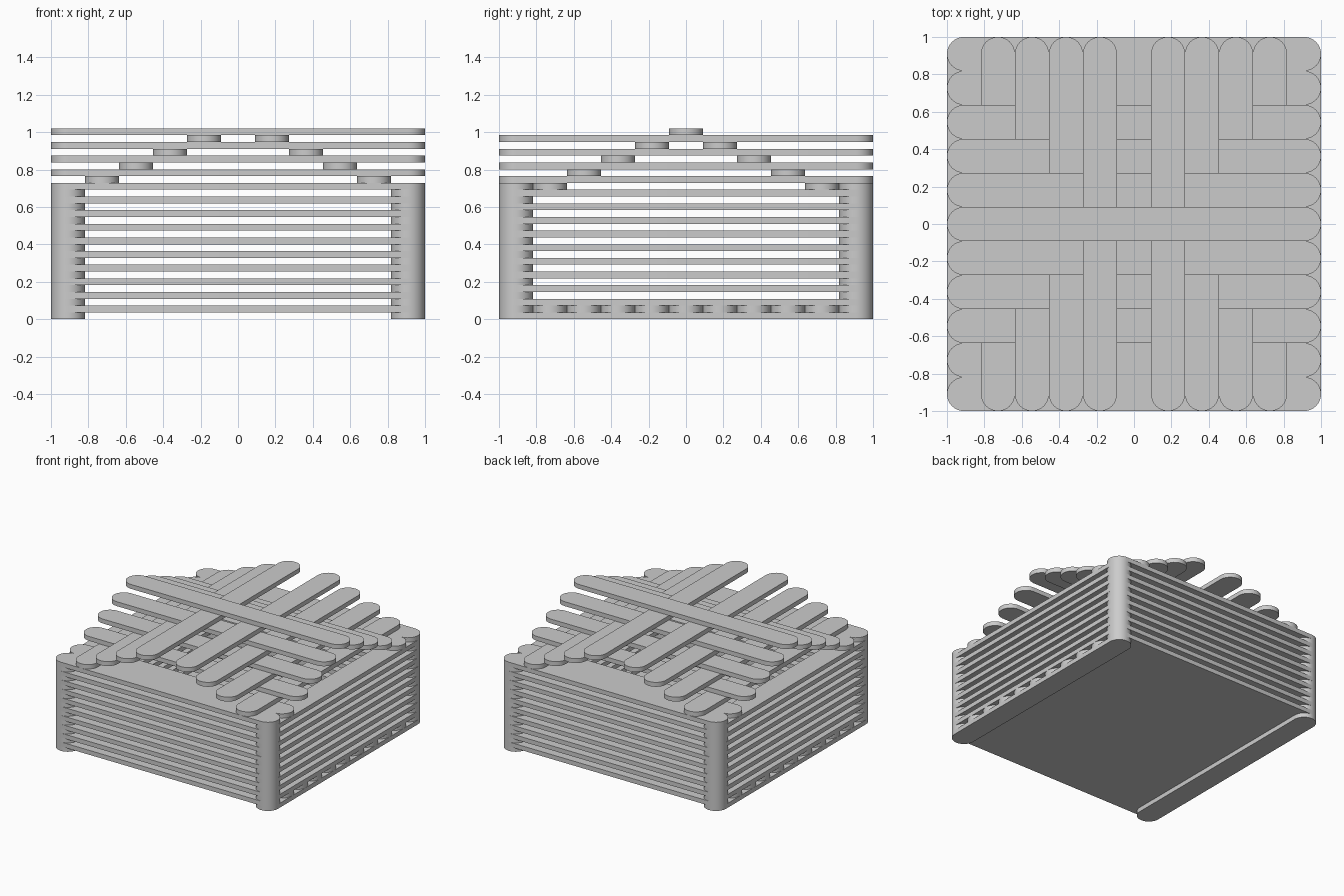
import bpy, bmesh, math

cube = bpy.data.objects.get("Cube")
if cube:
    bpy.data.objects.remove(cube, do_unlink=True)

WIDTH = 2 / 11          # eleven sticks side by side fill the floor
THICK = 1.02 / 28       # twenty-eight layers in all
RADIUS = WIDTH / 2
ARC = 16

grey = bpy.data.materials.new("plain grey")
grey.use_nodes = True
colour = (0.6, 0.6, 0.6, 1)
grey.diffuse_color = colour
grey.node_tree.nodes["Principled BSDF"].inputs["Base Color"].default_value = colour


def stick_mesh():
    """Flat craft stick along x with fully rounded ends."""
    bm = bmesh.new()
    outline = []
    for side in (1, -1):
        for i in range(ARC + 1):
            a = math.pi * (i / ARC - 0.5)
            outline.append(bm.verts.new((side * (1 - RADIUS + RADIUS * math.cos(a)),
                                         side * RADIUS * math.sin(a), 0)))
    base = bm.faces.new(outline)
    top = bmesh.ops.extrude_face_region(bm, geom=[base])["geom"]
    bmesh.ops.translate(bm, vec=(0, 0, THICK),
                        verts=[v for v in top if isinstance(v, bmesh.types.BMVert)])
    bmesh.ops.recalc_face_normals(bm, faces=bm.faces)
    for f in bm.faces:
        f.smooth = True
    for e in bm.edges:
        e.smooth = e.calc_face_angle(0) < math.radians(30)
    mesh = bpy.data.meshes.new("stick")
    bm.to_mesh(mesh)
    bm.free()
    mesh.materials.append(grey)
    return mesh


STICK = stick_mesh()


def lay(name, layer, slot):
    """Odd layers run along x, even layers along y; slot counts from the middle."""
    obj = bpy.data.objects.new(name, STICK)
    bpy.context.collection.objects.link(obj)
    offset = slot * WIDTH
    if layer % 2:
        obj.location = (0, offset, layer * THICK)
    else:
        obj.location = (offset, 0, layer * THICK)
        obj.rotation_euler.z = math.pi / 2


# Walls: alternating pairs of sticks at the outer edges
for layer in range(20):
    for slot in (-5, 5):
        lay("wall_stick", layer, slot)

# Floor: fills the space between the first front and back wall sticks
for slot in range(-4, 5):
    lay("floor_stick", 1, slot)

# Roof: stepped pairs closing toward the middle, starting on the top wall layer
for slot in range(4, 0, -1):
    layer = 19 + 2 * (4 - slot)
    for side in (-1, 1):
        lay("roof_cross_stick", layer, side * slot)
        lay("roof_long_stick", layer + 1, side * slot)

# Ridge: single stick across the top
lay("ridge_stick", 27, 0)
